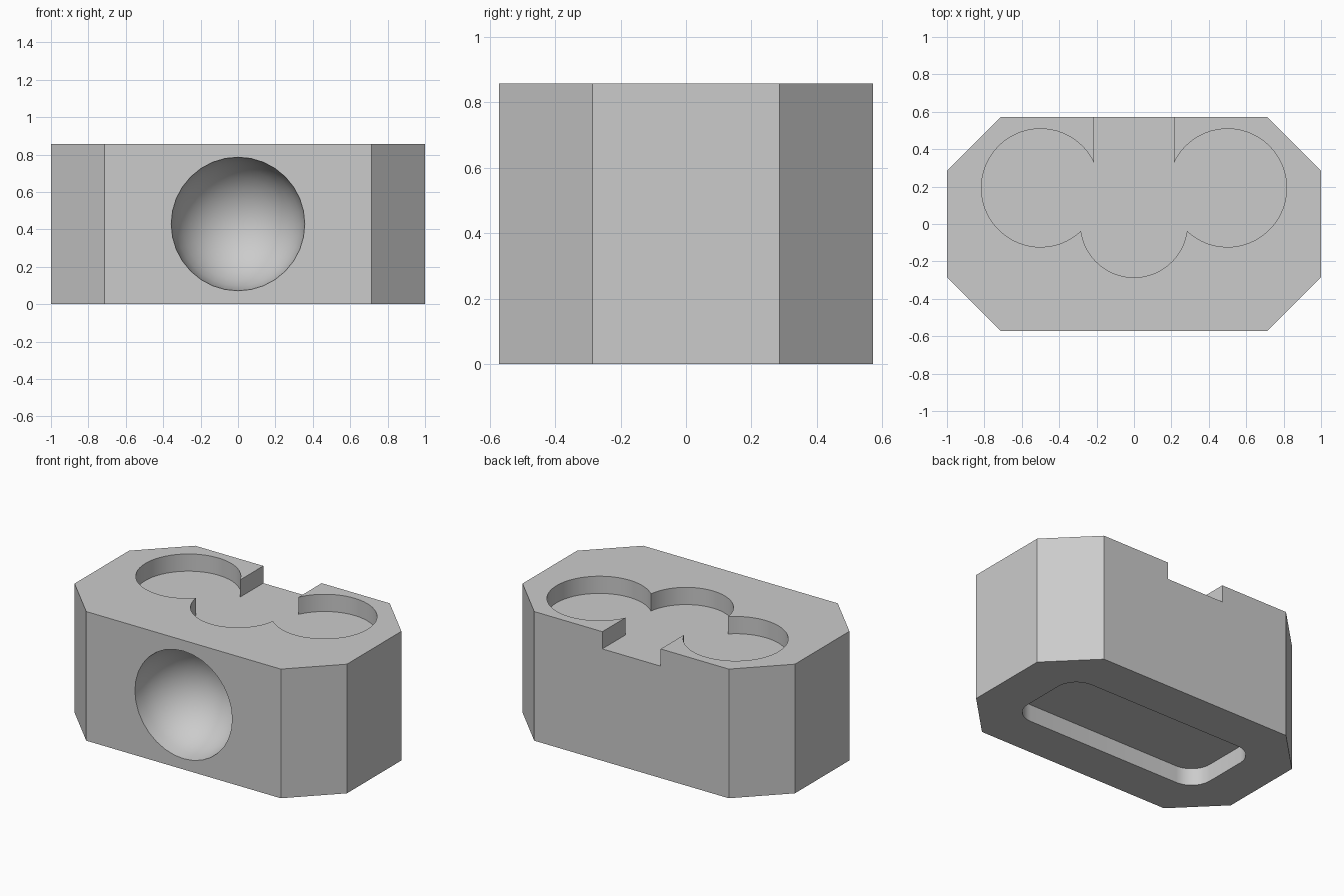
import bpy, bmesh, math
from mathutils import Matrix

if "Cube" in bpy.data.objects:
    bpy.data.objects.remove(bpy.data.objects["Cube"])

U = 1 / 7                 # design unit
HALF_X, HALF_Y, HEIGHT = 7 * U, 4 * U, 6 * U
DEPTH = 0.8 * U           # depth of top and bottom pockets

grey = bpy.data.materials.new("light grey")
grey.use_nodes = True
grey.diffuse_color = (0.6, 0.6, 0.6, 1)
grey.node_tree.nodes["Principled BSDF"].inputs["Base Color"].default_value = (0.6, 0.6, 0.6, 1)


def finish(name, bm):
    bmesh.ops.recalc_face_normals(bm, faces=bm.faces)
    mesh = bpy.data.meshes.new(name)
    bm.to_mesh(mesh)
    bm.free()
    mesh.materials.append(grey)
    obj = bpy.data.objects.new(name, mesh)
    bpy.context.collection.objects.link(obj)
    return obj


def prism(name, outline, z0, z1):
    bm = bmesh.new()
    base = bm.faces.new([bm.verts.new((x, y, z0)) for x, y in outline])
    ext = bmesh.ops.extrude_face_region(bm, geom=[base])
    top = [g for g in ext["geom"] if isinstance(g, bmesh.types.BMVert)]
    bmesh.ops.translate(bm, verts=top, vec=(0, 0, z1 - z0))
    return finish(name, bm)


def arc(cx, cy, r, a0, a1, steps):
    angles = [a0 + (a1 - a0) * i / steps for i in range(steps + 1)]
    return [(cx + r * math.cos(a), cy + r * math.sin(a)) for a in angles]


def rounded_rect(hx, hy, r, steps):
    pts = []
    for i, (sx, sy) in enumerate([(1, 1), (-1, 1), (-1, -1), (1, -1)]):
        a = i * math.pi / 2
        pts += arc(sx * (hx - r), sy * (hy - r), r, a, a + math.pi / 2, steps)
    return pts


# Chamfered block: one step per corner gives a straight chamfer
block = prism("chamfered_block", rounded_rect(HALF_X, HALF_Y, 2 * U, 1), 0, HEIGHT)

# Top pocket: two side circles, a centre circle and a slot out of the back
side_x, side_y, side_r = 0.5, 0.193, 0.316
mid_r, slot = 2 * U, 1.5 * U
dist = math.hypot(side_x, side_y)
turn = math.acos((dist**2 + mid_r**2 - side_r**2) / (2 * dist * mid_r))
mid_start = math.atan2(side_y, side_x) - turn
meet_x, meet_y = mid_r * math.cos(mid_start), mid_r * math.sin(mid_start)
a_slot = math.acos((slot - side_x) / side_r)
a_meet = math.atan2(meet_y - side_y, meet_x - side_x)
half = [(slot, HALF_Y + 0.1)]
half += arc(side_x, side_y, side_r, a_slot, a_meet, 48)
half += arc(0, 0, mid_r, mid_start, -math.pi / 2, 16)[1:]
outline = half + [(-x, y) for x, y in reversed(half[:-1])]
top_pocket = prism("top_pocket_cutter", outline, HEIGHT - DEPTH, HEIGHT + 0.1)

# Bottom pocket: rounded rectangle
bottom_pocket = prism("bottom_pocket_cutter", rounded_rect(5 * U, 2 * U, U, 10), -0.1, DEPTH)

# Front hollow: half sphere
bm = bmesh.new()
bmesh.ops.create_uvsphere(bm, u_segments=32, v_segments=16, radius=2.5 * U)
bmesh.ops.transform(bm, verts=bm.verts, matrix=Matrix.Translation((0, -HALF_Y, HEIGHT / 2))
                    @ Matrix.Rotation(math.pi / 2, 4, "X"))
hollow = finish("front_hollow_cutter", bm)

# Cut the pockets, then drop the cutters
bpy.ops.object.select_all(action="DESELECT")
bpy.context.view_layer.objects.active = block
block.select_set(True)
for cutter in (top_pocket, bottom_pocket, hollow):
    mod = block.modifiers.new("cut", "BOOLEAN")
    mod.operation = "DIFFERENCE"
    mod.solver = "EXACT"
    mod.object = cutter
    bpy.ops.object.modifier_apply(modifier=mod.name)
    bpy.data.objects.remove(cutter)

bpy.ops.object.shade_smooth_by_angle(angle=math.radians(30))
